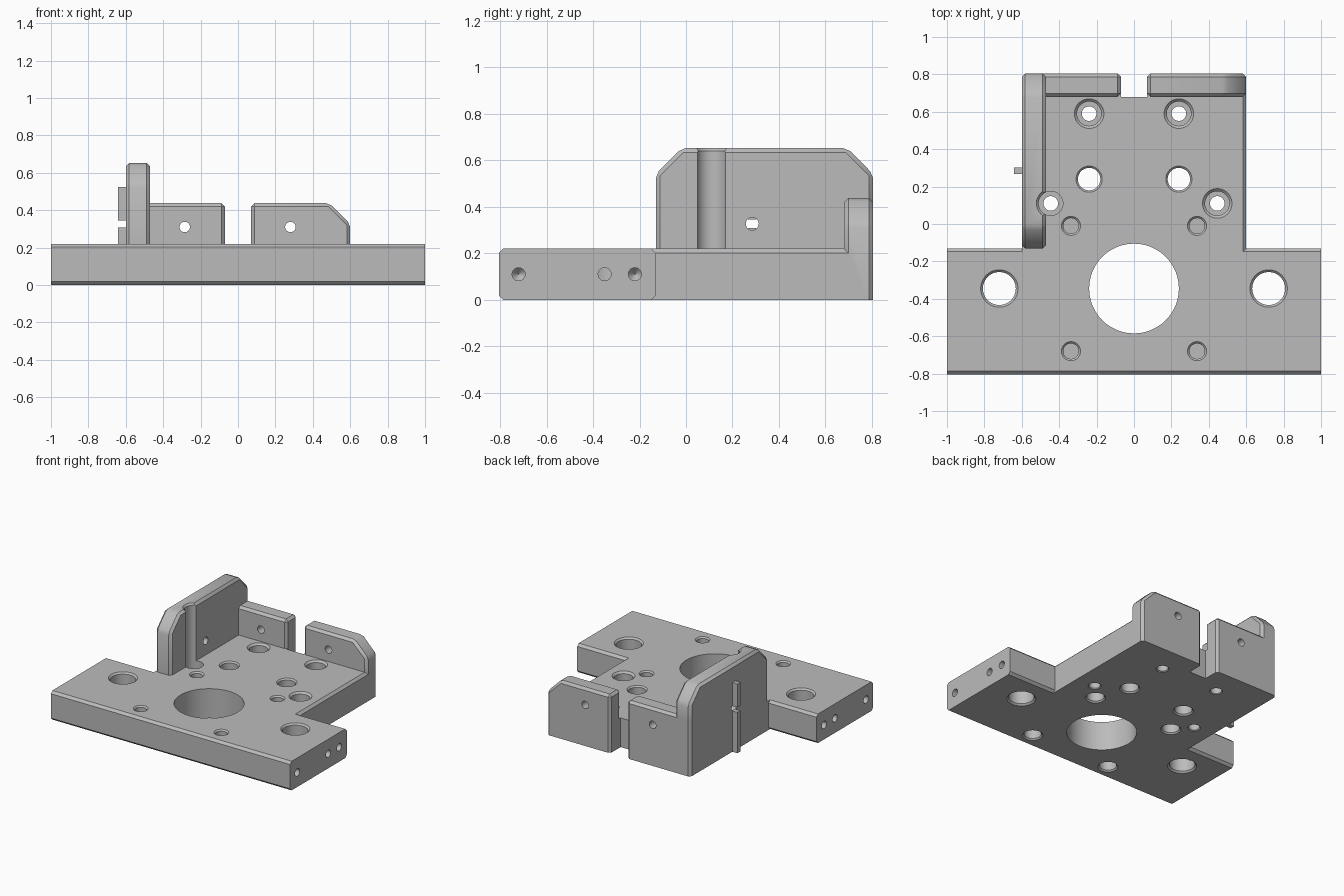
import bpy, bmesh, math
from mathutils import Matrix, Vector

cube = bpy.data.objects.get("Cube")
if cube:
    bpy.data.objects.remove(cube, do_unlink=True)

END = 0.805      # half depth
TOP = 0.22       # plate thickness
CH = 0.018       # chamfer width

grey = bpy.data.materials.new("machined grey")
grey.use_nodes = True
grey.diffuse_color = (0.5, 0.5, 0.5, 1)
grey.node_tree.nodes["Principled BSDF"].inputs["Base Color"].default_value = (0.5, 0.5, 0.5, 1)


def finish(name, bm):
    bmesh.ops.recalc_face_normals(bm, faces=bm.faces)
    mesh = bpy.data.meshes.new(name)
    bm.to_mesh(mesh)
    bm.free()
    mesh.materials.append(grey)
    obj = bpy.data.objects.new(name, mesh)
    bpy.context.collection.objects.link(obj)
    return obj


def prism(name, axis, start, end, outline, keep=None):
    """Extrude an outline along x or y; chamfer the edges chosen by keep."""
    bm = bmesh.new()
    place = (lambda t, a, b: (t, a, b)) if axis == "x" else (lambda t, a, b: (a, t, b))
    face = bm.faces.new([bm.verts.new(place(start, a, b)) for a, b in outline])
    grown = bmesh.ops.extrude_face_region(bm, geom=[face])["geom"]
    shift = Vector(place(end - start, 0, 0))
    bmesh.ops.translate(bm, vec=shift, verts=[v for v in grown if isinstance(v, bmesh.types.BMVert)])
    bmesh.ops.recalc_face_normals(bm, faces=bm.faces)
    if keep:
        edges = [e for e in bm.edges if keep(e.verts[0].co, e.verts[1].co)]
        bmesh.ops.bevel(bm, geom=edges, offset=CH, segments=1, affect="EDGES", profile=0.5)
    return finish(name, bm)


def rect(a0, a1, b0, b1):
    return [(a0, b0), (a1, b0), (a1, b1), (a0, b1)]


def drill(place, profile, steps=48):
    """Turned cutter from (radius, height) pairs, bottom to top."""
    bm = bmesh.new()
    rings = [[bm.verts.new((r * math.cos(i * math.tau / steps), r * math.sin(i * math.tau / steps), h))
              for i in range(steps)] for r, h in profile]
    for low, high in zip(rings, rings[1:]):
        for i in range(steps):
            j = (i + 1) % steps
            bm.faces.new((low[i], low[j], high[j], high[i]))
    bm.faces.new(rings[0])
    bm.faces.new(rings[-1])
    bm.transform(place)
    return finish("cutter", bm)


def combine(target, tool, mode):
    mod = target.modifiers.new("combine", "BOOLEAN")
    mod.operation, mod.solver, mod.object = mode, "EXACT", tool
    bpy.context.view_layer.objects.active = target
    bpy.ops.object.modifier_apply(modifier=mod.name)
    bpy.data.objects.remove(tool, do_unlink=True)


def not_floor(p, q):
    return max(p.z, q.z) > 0.001


# Solid parts: wide front bar, narrow body, tall side wall, two low back walls
body = prism("mounting_bracket", "x", -1, 1, rect(-END, -0.13, 0, TOP),
             lambda p, q: abs(p.x - q.x) > 1)
parts = [
    prism("narrow_body", "x", -0.6, 0.6, rect(-0.3, 0.7, 0, TOP),
          lambda p, q: min(p.x, q.x) > 0.5 and min(p.z, q.z) > 0.1),
    prism("tall_wall", "x", -0.6, -0.47,
          [(-0.13, 0), (END, 0), (END, 0.54), (END - 0.11, 0.652), (-0.02, 0.652), (-0.13, 0.54)], not_floor),
    prism("left_back_wall", "y", 0.68, END, rect(-0.6, -0.07, 0, 0.437), not_floor),
    prism("right_back_wall", "y", 0.68, END,
          [(0.07, 0), (0.6, 0), (0.6, 0.327), (0.49, 0.437), (0.07, 0.437)], not_floor),
]
for part in parts:
    combine(body, part, "UNION")

# Gap between the two back walls
combine(body, prism("cutter", "y", 0.68, 1, rect(-0.07, 0.07, -0.1, 1)), "DIFFERENCE")

# Vertical holes: (radius, height) profiles
centre_bore = [(0.24, -0.1), (0.24, 0.4)]
side_bore = [(0.12, -0.02), (0.088, 0.012), (0.088, 0.208), (0.12, 0.24)]
plain = [(0.08, -0.01), (0.06, 0.01), (0.06, 0.21), (0.08, 0.23)]
screw = [(0.055, -0.01), (0.039, 0.006), (0.039, 0.1), (0.065, 0.1), (0.065, 0.206), (0.09, 0.231)]
screw_tall = screw[:4] + [(0.065, 0.64), (0.09, 0.665)]
blind_top = [(0.041, 0.11), (0.041, 0.21), (0.061, 0.23)]
blind_under = [(0.08, -0.01), (0.06, 0.01), (0.06, 0.1)]

holes = [(0, -0.345, centre_bore), (0.445, 0.11, screw), (-0.445, 0.11, screw_tall)]
for s in (-1, 1):
    holes += [(s * 0.72, -0.345, side_bore), (s * 0.24, 0.59, screw), (s * 0.24, 0.24, plain)]
    for y in (-0.01, -0.68):
        holes += [(s * 0.337, y, blind_top), (s * 0.337, y, blind_under)]
for x, y, profile in holes:
    combine(body, drill(Matrix.Translation((x, y, 0)), profile), "DIFFERENCE")

# Sideways holes in the bar ends
for s in (-1, 1):
    for y in (-0.72, -0.35, -0.22):
        deep = 0.22 if y == -0.35 else 0.3
        tip = 0.028 if y == -0.35 else 0.002
        place = Matrix.Translation((s, y, 0.11)) @ Matrix.Rotation(-s * math.pi / 2, 4, "Y")
        combine(body, drill(place, [(0.028, -0.1), (0.028, deep), (tip, deep + 0.03)], 24), "DIFFERENCE")

# Small holes through the walls
for x in (-0.285, 0.28):
    place = Matrix.Translation((x, 0.6, 0.31)) @ Matrix.Rotation(-math.pi / 2, 4, "X")
    combine(body, drill(place, [(0.028, 0), (0.028, 0.4)], 24), "DIFFERENCE")
place = Matrix.Translation((-0.8, 0.285, 0.327)) @ Matrix.Rotation(math.pi / 2, 4, "Y")
combine(body, drill(place, [(0.028, 0), (0.028, 0.4)], 24), "DIFFERENCE")

# Ribs on the outside of the tall wall
lower_rib = prism("lower_rib", "x", -0.642, -0.595, rect(0.267, 0.303, 0, 0.308))
upper_rib = prism("upper_rib", "x", -0.642, -0.595, rect(0.267, 0.303, 0.346, 0.523))

bpy.ops.object.select_all(action="DESELECT")
body.select_set(True)
bpy.context.view_layer.objects.active = body
bpy.ops.object.shade_smooth_by_angle(angle=math.radians(25))
